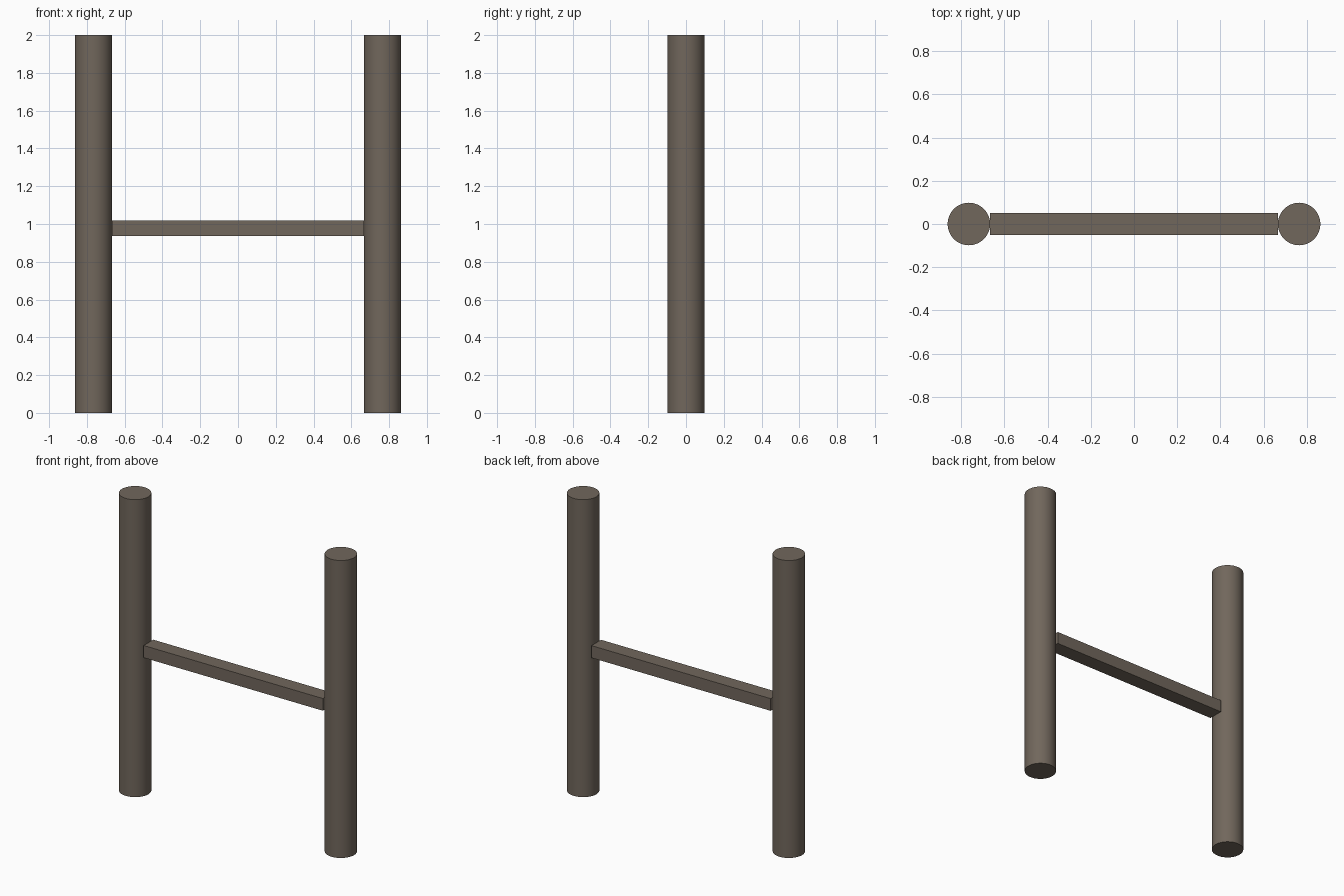
import bpy
import math

if "Cube" in bpy.data.objects:
    bpy.data.objects.remove(bpy.data.objects["Cube"])

# Single weathered wood colour
wood = bpy.data.materials.new("grey_brown_wood")
wood.diffuse_color = (0.165, 0.135, 0.107, 1.0)
wood.use_nodes = True
wood.node_tree.nodes["Principled BSDF"].inputs["Base Color"].default_value = wood.diffuse_color

POST_X = 0.765
POST_R = 0.0985
POST_H = 2.0

# Two upright round posts
for name, side in (("left_post", -1), ("right_post", 1)):
    bpy.ops.mesh.primitive_cylinder_add(
        vertices=48, radius=POST_R, depth=POST_H,
        location=(side * POST_X, 0, POST_H / 2))
    post = bpy.context.object
    post.name = name
    post.data.materials.append(wood)
    bpy.ops.object.shade_smooth_by_angle(angle=math.radians(30))

# Square-cut crossbar meeting the inner sides of the posts
bpy.ops.mesh.primitive_cube_add(size=1, location=(0, 0.001, 0.978))
bar = bpy.context.object
bar.name = "crossbar"
bar.scale = (2 * (POST_X - POST_R), 0.102, 0.082)
bpy.ops.object.transform_apply(location=False, rotation=False, scale=True)
bar.data.materials.append(wood)
